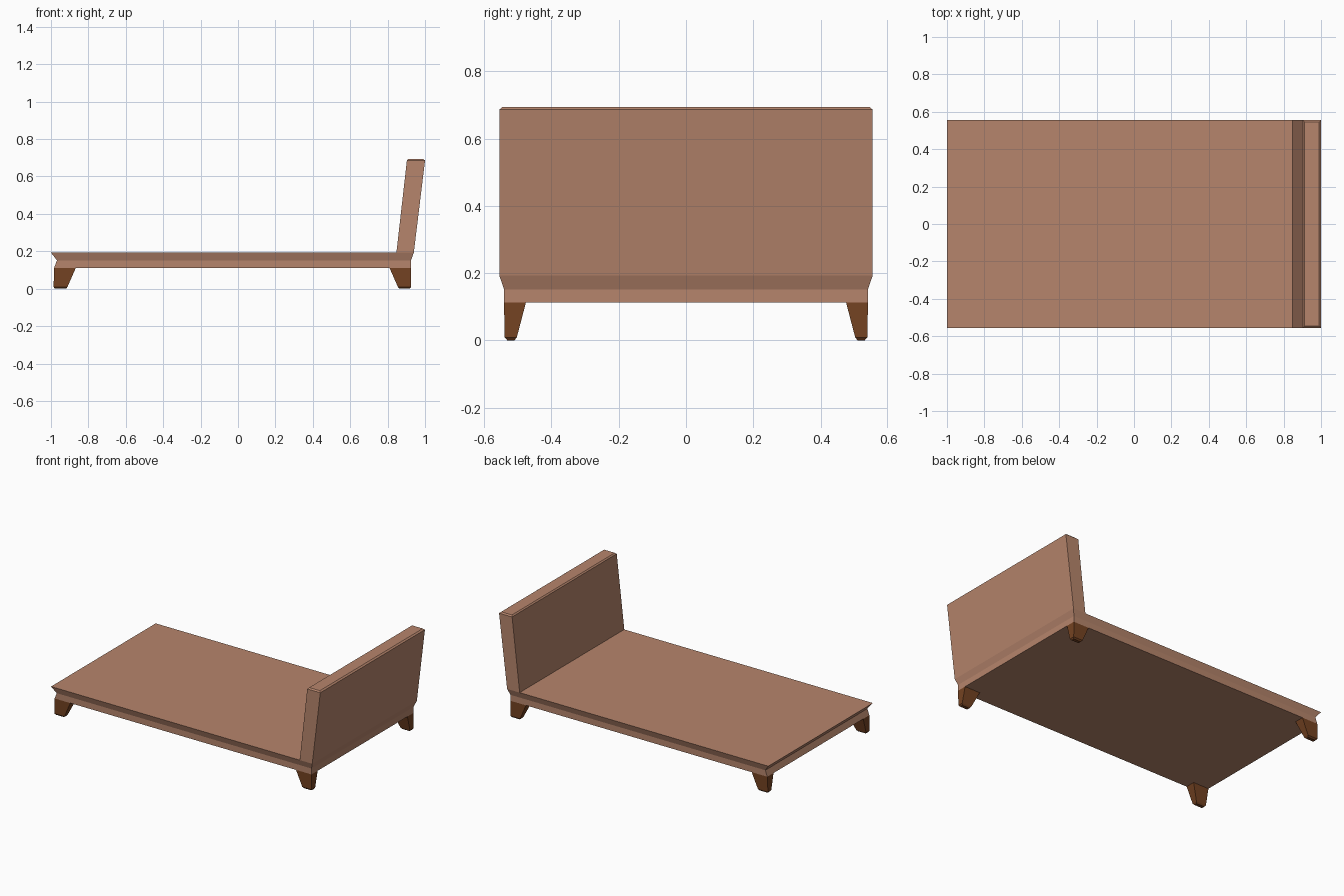
import bpy, bmesh

if "Cube" in bpy.data.objects:
    bpy.data.objects.remove(bpy.data.objects["Cube"])


def material(name, color):
    m = bpy.data.materials.new(name)
    m.diffuse_color = (*color, 1.0)
    m.use_nodes = True
    m.node_tree.nodes["Principled BSDF"].inputs["Base Color"].default_value = m.diffuse_color
    return m


upholstery = material("tan_upholstery", (0.47, 0.235, 0.150))
wood = material("dark_wood", (0.178, 0.056, 0.016))


def loft(name, sections, mat):
    """Closed solid through stacked rectangles (x0, x1, y0, y1, z)."""
    bm = bmesh.new()
    rings = [[bm.verts.new(p) for p in ((x0, y0, z), (x1, y0, z), (x1, y1, z), (x0, y1, z))]
             for x0, x1, y0, y1, z in sections]
    for a, b in zip(rings, rings[1:]):
        for i in range(4):
            j = (i + 1) % 4
            bm.faces.new((a[i], a[j], b[j], b[i]))
    bm.faces.new(rings[0][::-1])
    bm.faces.new(rings[-1])
    bmesh.ops.recalc_face_normals(bm, faces=bm.faces[:])
    me = bpy.data.meshes.new(name)
    bm.to_mesh(me)
    bm.free()
    me.materials.append(mat)
    ob = bpy.data.objects.new(name, me)
    bpy.context.collection.objects.link(ob)
    return ob


# Platform: upright skirt with a flared upper rim
loft("bed_platform", [
    (-0.983, 0.925, -0.541, 0.541, 0.112),
    (-0.968, 0.925, -0.541, 0.541, 0.152),
    (-1.000, 0.940, -0.555, 0.555, 0.193),
], upholstery)

# Headboard: leaning slab with a chamfered top
loft("headboard", [
    (0.847, 0.940, -0.555, 0.555, 0.193),
    (0.903, 1.000, -0.555, 0.555, 0.686),
    (0.911, 0.990, -0.546, 0.546, 0.694),
], upholstery)

# Legs: straight outside, tapered inside, with a small chamfered foot
for side, s in (("front", -1), ("back", 1)):
    for end, top, foot, tip in (
        ("left", (-0.983, -0.867), (-0.986, -0.912), (-0.978, -0.920)),
        ("right", (0.810, 0.925), (0.855, 0.925), (0.863, 0.918)),
    ):
        loft(f"{side}_{end}_leg", [
            (*tip, *sorted((s * 0.531, s * 0.510)), 0.0),
            (*foot, *sorted((s * 0.539, s * 0.503)), 0.009),
            (*top, *sorted((s * 0.541, s * 0.476)), 0.112),
        ], wood)
